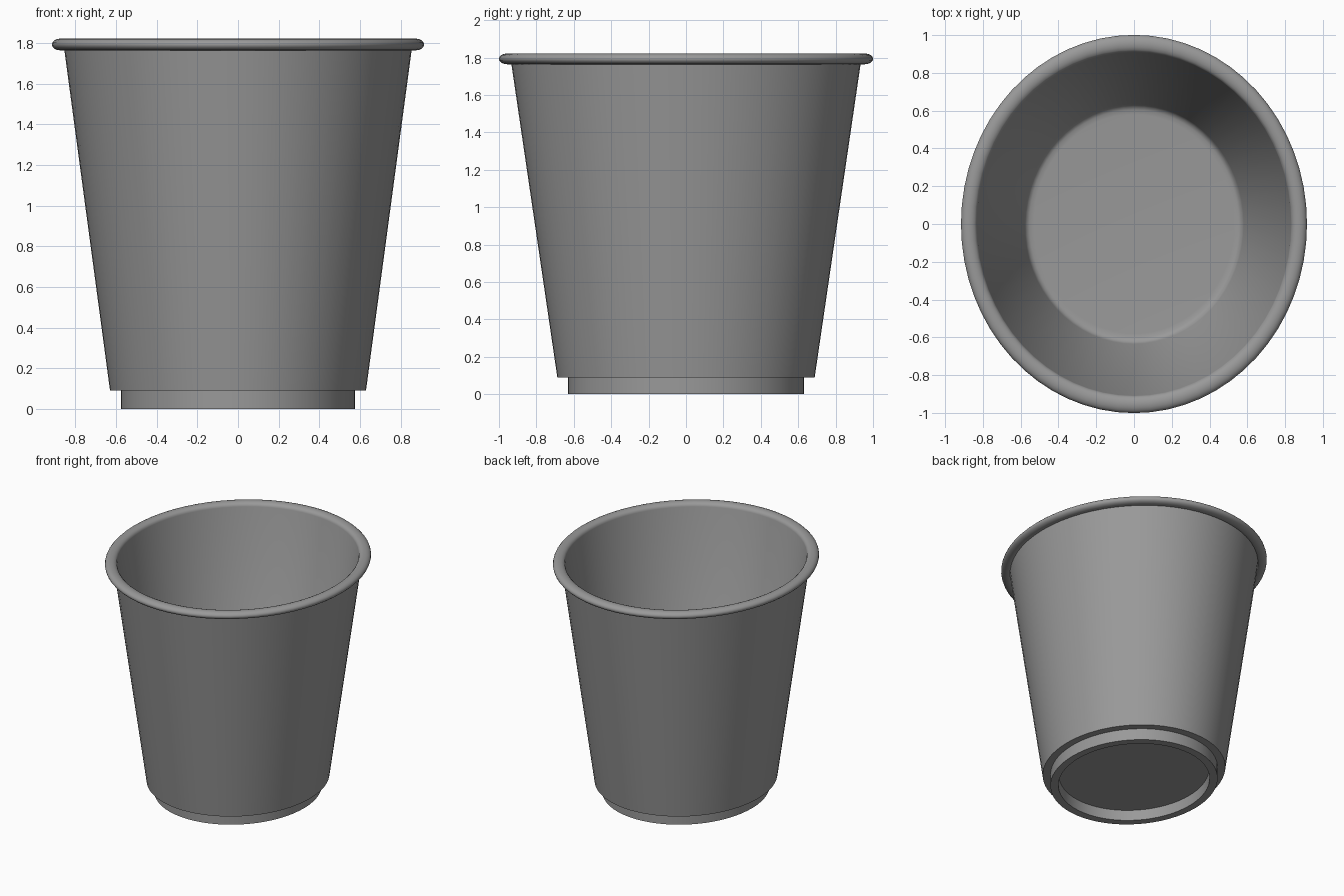
import bpy, bmesh
from math import sin, cos, pi, radians

if "Cube" in bpy.data.objects:
    bpy.data.objects.remove(bpy.data.objects["Cube"])

SEGMENTS = 64
X_SQUASH = 0.915   # the cup is slightly oval

# Dark grey finish
grey = bpy.data.materials.new("dark_grey")
grey.diffuse_color = (0.32, 0.32, 0.32, 1)
grey.use_nodes = True
grey.node_tree.nodes["Principled BSDF"].inputs["Base Color"].default_value = grey.diffuse_color


def lathe(name, profile):
    """Revolve (radius, z) points around z; radius 0 makes a pole."""
    bm = bmesh.new()
    rings = []
    for r, z in profile:
        if r == 0:
            rings.append([bm.verts.new((0, 0, z))] * SEGMENTS)
        else:
            rings.append([bm.verts.new((r * X_SQUASH * cos(2 * pi * i / SEGMENTS),
                                        r * sin(2 * pi * i / SEGMENTS), z))
                          for i in range(SEGMENTS)])
    for a, b in zip(rings, rings[1:]):
        for i in range(SEGMENTS):
            j = (i + 1) % SEGMENTS
            bm.faces.new(list(dict.fromkeys((a[i], a[j], b[j], b[i]))))
    bmesh.ops.recalc_face_normals(bm, faces=bm.faces)
    mesh = bpy.data.meshes.new(name)
    bm.to_mesh(mesh)
    bm.free()
    mesh.materials.append(grey)
    obj = bpy.data.objects.new(name, mesh)
    bpy.context.collection.objects.link(obj)
    bpy.ops.object.select_all(action='DESELECT')
    obj.select_set(True)
    bpy.context.view_layer.objects.active = obj
    bpy.ops.object.shade_smooth_by_angle(angle=radians(35))
    return obj


# Recessed underside, stepped foot and tapered outer wall
foot_and_wall = [(0, 0.08), (0.565, 0.08), (0.57, 0.0), (0.63, 0.0),
                 (0.63, 0.09), (0.688, 0.09), (0.934, 1.768)]

# Rolled lip, swept from under the rim over to the inside
lip = [(0.955 + 0.046 * cos(radians(a)), 1.793 + 0.029 * sin(radians(a)))
       for a in [-112.5 + 22.5 * k for k in range(14)]]

# Inner wall running softly into the floor
inside = [(0.635, 0.15), (0.622, 0.13), (0.605, 0.122), (0.58, 0.12), (0, 0.12)]

lathe("cup", foot_and_wall + lip + inside)
